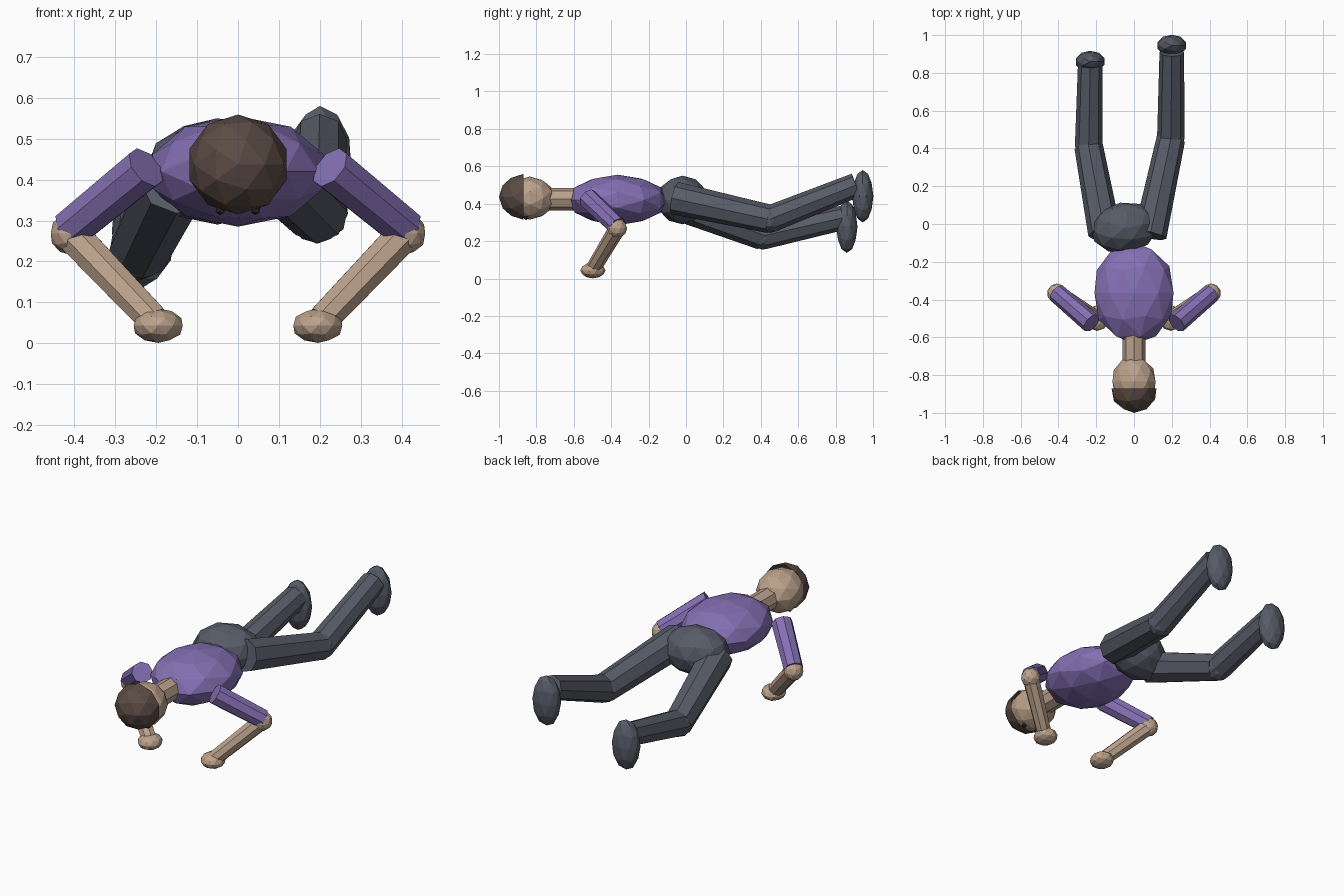
import bpy, bmesh
from math import radians
from mathutils import Vector, Matrix, Euler

if "Cube" in bpy.data.objects:
    bpy.data.objects.remove(bpy.data.objects["Cube"], do_unlink=True)


def material(name, rgb):
    m = bpy.data.materials.new(name)
    m.use_nodes = True
    m.diffuse_color = (*rgb, 1)
    m.node_tree.nodes["Principled BSDF"].inputs["Base Color"].default_value = (*rgb, 1)
    return m


SHIRT = material("purple shirt", (0.23, 0.16, 0.45))
TROUSERS = material("slate trousers", (0.095, 0.105, 0.135))
SKIN = material("tan skin", (0.50, 0.36, 0.26))
HAIR = material("brown hair", (0.105, 0.07, 0.058))
EYES = material("dark eyes", (0.03, 0.025, 0.025))


def finish(name, bm, mat, matrix):
    bm.transform(matrix)
    mesh = bpy.data.meshes.new(name)
    bm.to_mesh(mesh)
    bm.free()
    mesh.materials.append(mat)
    bpy.context.collection.objects.link(bpy.data.objects.new(name, mesh))


def ball(name, centre, radii, mat, turn=(0, 0, 0), detail=2, keep=None):
    """Faceted ellipsoid; keep is an optional rule for which faces stay."""
    bm = bmesh.new()
    bmesh.ops.create_icosphere(bm, subdivisions=detail, radius=1)
    if keep:
        drop = [f for f in bm.faces if not keep(f.calc_center_median())]
        bmesh.ops.delete(bm, geom=drop, context='FACES')
    rot = Euler([radians(a) for a in turn]).to_matrix().to_4x4()
    finish(name, bm, mat, Matrix.Translation(centre) @ rot @ Matrix.Diagonal((*radii, 1)))


def limb(name, start, end, r1, r2, mat):
    """Eight-sided tapered cylinder between two points."""
    a, b = Vector(start), Vector(end)
    bm = bmesh.new()
    bmesh.ops.create_cone(bm, cap_ends=True, segments=8, radius1=r1, radius2=r2,
                          depth=(b - a).length)
    rot = (b - a).to_track_quat('Z', 'Y').to_matrix().to_4x4()
    finish(name, bm, mat, Matrix.Translation((a + b) / 2) @ rot)


# Trunk, lying face down with the crown towards the front
ball("torso", (0, -0.365, 0.42), (0.22, 0.135, 0.27), SHIRT, turn=(90, 0, 0))
ball("pelvis", (-0.05, -0.02, 0.42), (0.18, 0.135, 0.13), TROUSERS, turn=(0, 0, 10))
limb("neck", (0, -0.58, 0.425), (0, -0.74, 0.425), 0.06, 0.06, SKIN)

# Head, hair cap and eyes
ball("head", (0, -0.835, 0.43), (0.12, 0.115, 0.135), SKIN, turn=(90, 0, 0))
ball("hair", (0, -0.87, 0.437), (0.125, 0.122, 0.13), HAIR, turn=(90, 0, 0),
     keep=lambda c: c.z > -0.05)

# Arms, mirrored
for side, s in (("left", 1), ("right", -1)):
    ball(side + "_eye", (s * 0.043, -0.855, 0.326), (0.013, 0.013, 0.013), EYES, detail=1)
    elbow = (s * 0.408, -0.367, 0.268)
    wrist = (s * 0.205, -0.495, 0.055)
    limb(side + "_upper_arm", (s * 0.225, -0.525, 0.43), (s * 0.408, -0.367, 0.28),
         0.055, 0.051, SHIRT)
    ball(side + "_elbow", elbow, (0.052, 0.052, 0.052), SKIN)
    limb(side + "_forearm", elbow, wrist, 0.045, 0.04, SKIN)
    ball(side + "_hand", (s * 0.195, -0.498, 0.043), (0.063, 0.068, 0.042), SKIN)

# Legs, each in its own pose: hip, knee, ankle, foot centre
poses = {
    "left": ((0.085, -0.06, 0.43), (0.195, 0.45, 0.318), (0.2, 0.91, 0.5), (0.2, 0.945, 0.44)),
    "right": ((-0.155, -0.05, 0.4), (-0.24, 0.41, 0.228), (-0.232, 0.84, 0.325), (-0.232, 0.86, 0.277)),
}
for side, (hip, knee, ankle, foot) in poses.items():
    limb(side + "_thigh", hip, knee, 0.088, 0.076, TROUSERS)
    ball(side + "_knee", knee, (0.074, 0.074, 0.074), TROUSERS)
    limb(side + "_shin", knee, ankle, 0.073, 0.065, TROUSERS)
    ball(side + "_foot", foot, (0.08, 0.057, 0.14), TROUSERS)
